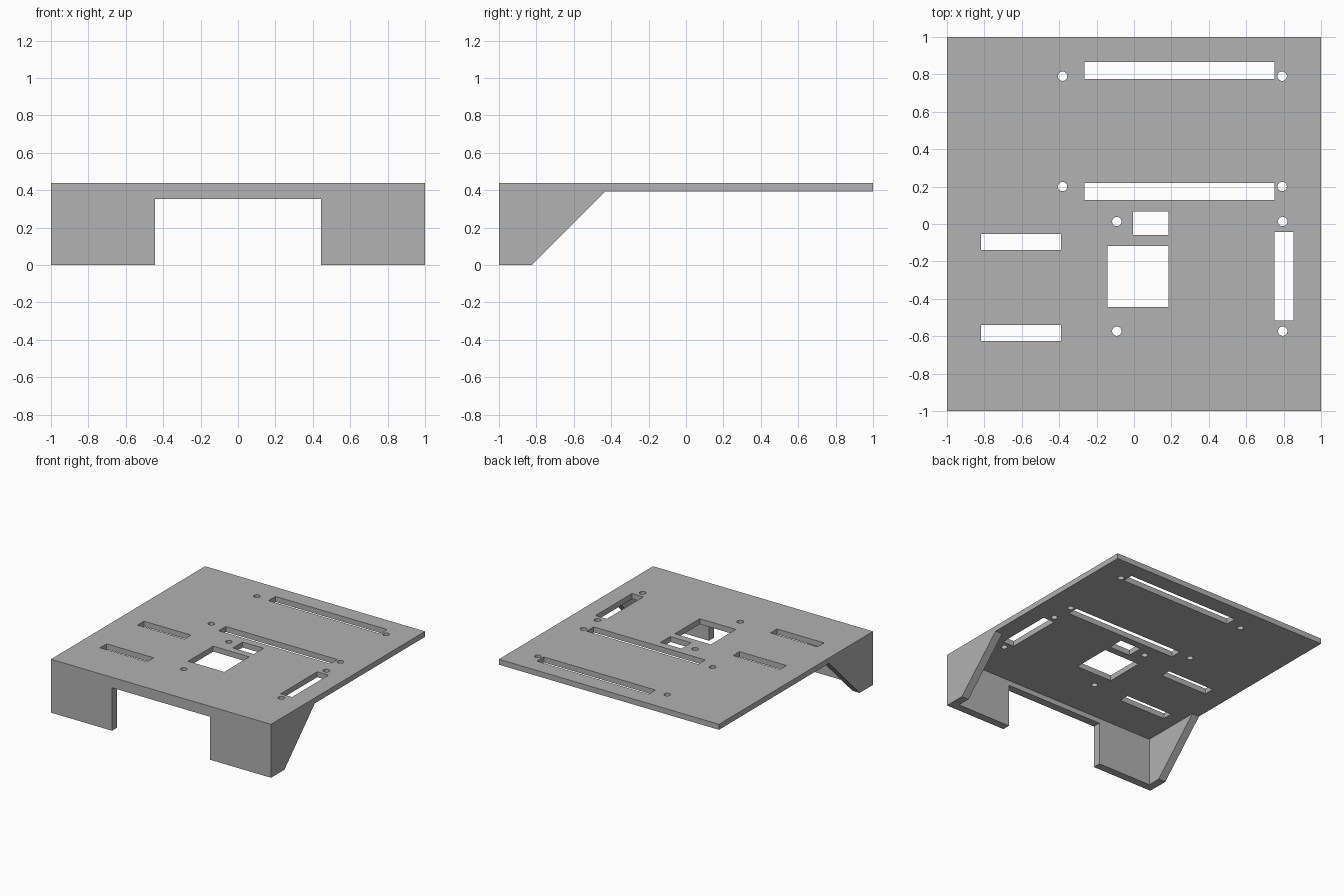
import bpy
import bmesh

if "Cube" in bpy.data.objects:
    bpy.data.objects.remove(bpy.data.objects["Cube"])

TOP, UNDER, WALL = 0.439, 0.394, 0.065

# Single grey plastic
grey = bpy.data.materials.new("plain grey")
grey.use_nodes = True
colour = (0.445, 0.445, 0.445, 1)
grey.diffuse_color = colour
grey.node_tree.nodes["Principled BSDF"].inputs["Base Color"].default_value = colour


def add_object(name, bm):
    bmesh.ops.recalc_face_normals(bm, faces=bm.faces)
    mesh = bpy.data.meshes.new(name)
    bm.to_mesh(mesh)
    bm.free()
    mesh.materials.append(grey)
    obj = bpy.data.objects.new(name, mesh)
    bpy.context.collection.objects.link(obj)
    return obj


def box(name, x0, x1, y0, y1, z0, z1):
    bm = bmesh.new()
    bmesh.ops.create_cube(bm, size=1)
    bmesh.ops.scale(bm, vec=(x1 - x0, y1 - y0, z1 - z0), verts=bm.verts)
    bmesh.ops.translate(bm, vec=((x0 + x1) / 2, (y0 + y1) / 2, (z0 + z1) / 2), verts=bm.verts)
    return add_object(name, bm)


def peg(name, x, y):
    bm = bmesh.new()
    bmesh.ops.create_cone(bm, cap_ends=True, segments=32, radius1=0.025, radius2=0.025, depth=0.4)
    bmesh.ops.translate(bm, vec=(x, y, TOP), verts=bm.verts)
    return add_object(name, bm)


# Bracket body: side profile extruded across the full width
profile = [(-1, 0), (-0.825, 0), (-0.43, UNDER), (1, UNDER), (1, TOP), (-1, TOP)]
bm = bmesh.new()
side = bm.faces.new([bm.verts.new((-1, y, z)) for y, z in profile])
ext = bmesh.ops.extrude_face_region(bm, geom=[side])
bmesh.ops.translate(bm, vec=(2, 0, 0),
                    verts=[v for v in ext["geom"] if isinstance(v, bmesh.types.BMVert)])
body = add_object("mounting_bracket", bm)

# Hollow behind the front wall, and the front opening between the legs
cutters = [
    box("hollow_cutter", -1 + WALL, 1 - WALL, -1 + WALL, 0, -0.2, UNDER),
    box("opening_cutter", -0.445, 0.445, -1.2, -0.9, -0.2, 0.353),
]

# Slots and windows through the plate
slots = [
    (-0.265, 0.75, 0.775, 0.865),
    (-0.265, 0.75, 0.128, 0.22),
    (-0.005, 0.185, -0.06, 0.067),
    (-0.143, 0.185, -0.443, -0.118),
    (-0.817, -0.39, -0.138, -0.053),
    (-0.817, -0.39, -0.625, -0.54),
    (0.75, 0.853, -0.517, -0.043),
]
cutters += [box("slot_cutter", *s, 0.3, 0.6) for s in slots]

# Two rectangular sets of screw holes
for xs, ys in (((-0.382, 0.792), (0.79, 0.2)), ((-0.092, 0.795), (0.013, -0.573))):
    cutters += [peg("screw_hole_cutter", x, y) for x in xs for y in ys]

for cutter in cutters:
    cutter.hide_render = True
    mod = body.modifiers.new(cutter.name, "BOOLEAN")
    mod.operation = "DIFFERENCE"
    mod.solver = "EXACT"
    mod.object = cutter

# Bake the cuts and drop the helpers
bpy.context.view_layer.update()
depsgraph = bpy.context.evaluated_depsgraph_get()
result = bpy.data.meshes.new_from_object(body.evaluated_get(depsgraph))
body.modifiers.clear()
body.data = result
body.data.name = "mounting_bracket"
for cutter in cutters:
    bpy.data.objects.remove(cutter)

# Smooth the hole walls, keep every edge crisp
bpy.context.view_layer.objects.active = body
body.select_set(True)
bpy.ops.object.shade_smooth_by_angle()
